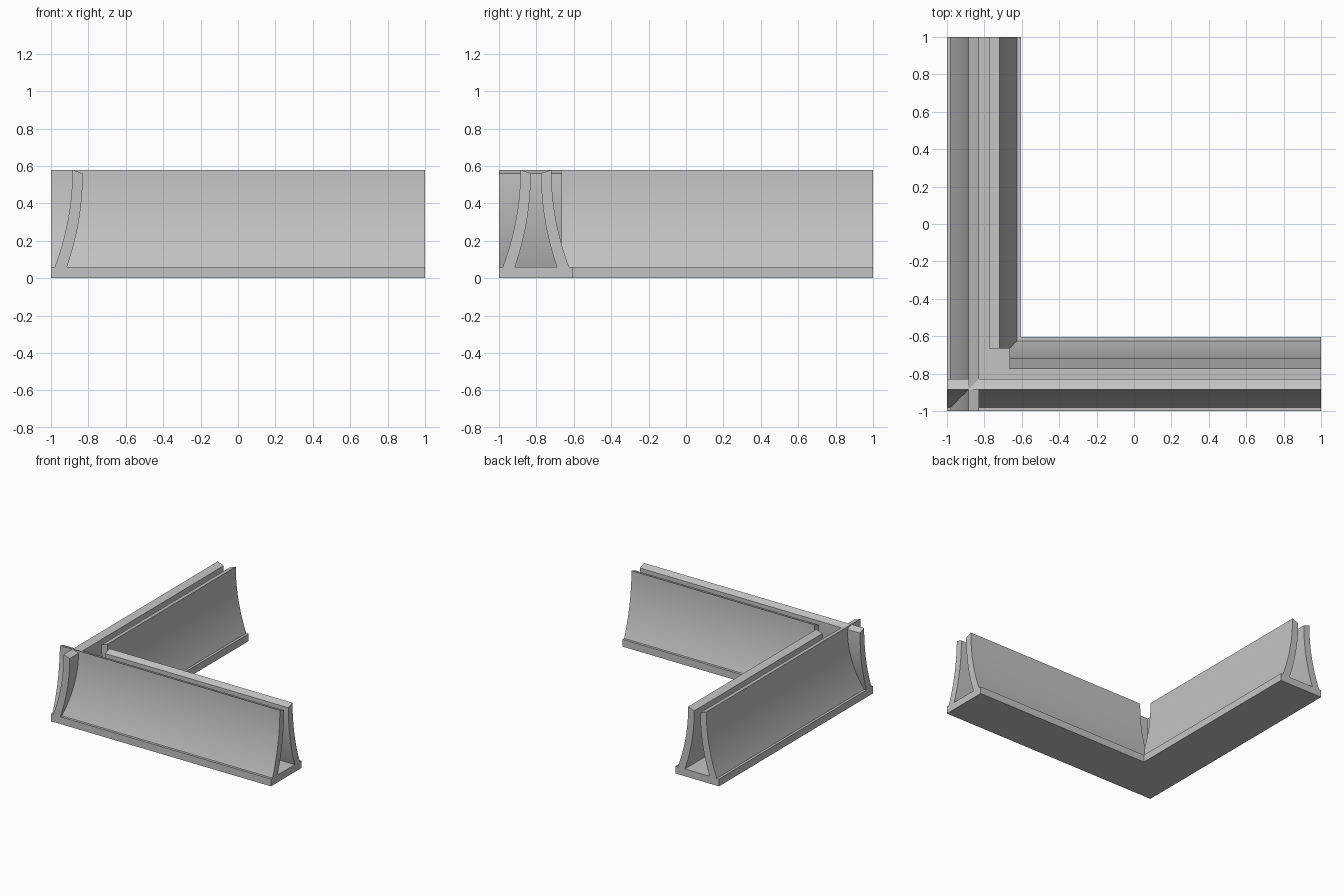
import bpy, bmesh, math

cube = bpy.data.objects.get("Cube")
if cube:
    bpy.data.objects.remove(cube, do_unlink=True)

GREY = (0.55, 0.55, 0.55, 1)
mat = bpy.data.materials.new("plain grey")
mat.use_nodes = True
mat.diffuse_color = GREY
mat.node_tree.nodes["Principled BSDF"].inputs["Base Color"].default_value = GREY

BASE_H = 0.06
INNER = -0.605               # inner edge of the base
MID = (INNER - 1) / 2        # centre line of each leg
STEPS = 20


def arc(foot, top, height):
    """Concave arc from the base up to a vertical tangent at the top."""
    dx, dz = top - foot, height - BASE_H
    r = (dx * dx + dz * dz) / (2 * dx)
    pts = []
    for i in range(STEPS + 1):
        drop = dz * (1 - i / STEPS)
        pts.append((top - r + math.sqrt(r * r - drop * drop), height - drop))
    return pts


def extrude(name, profile, place, depth):
    """Extrude a flat profile; place(u, v, w) maps it into the model."""
    bm = bmesh.new()
    low, high = [[bm.verts.new(place(u, v, w)) for u, v in profile] for w in depth]
    n = len(profile)
    bm.faces.new(low)
    bm.faces.new(high)
    for i in range(n):
        j = (i + 1) % n
        bm.faces.new((low[i], low[j], high[j], high[i]))
    bmesh.ops.recalc_face_normals(bm, faces=bm.faces)
    mesh = bpy.data.meshes.new(name)
    bm.to_mesh(mesh)
    bm.free()
    mesh.materials.append(mat)
    obj = bpy.data.objects.new(name, mesh)
    bpy.context.collection.objects.link(obj)
    bpy.ops.object.select_all(action="DESELECT")
    obj.select_set(True)
    bpy.context.view_layer.objects.active = obj
    bpy.ops.object.shade_smooth_by_angle(angle=math.radians(15))


# L-shaped base slab
corner = [(-1, -1), (1, -1), (1, INNER), (INNER, INNER), (INNER, 1), (-1, 1)]
extrude("base", corner, lambda u, v, w: (u, v, w), (0, BASE_H))

# Curved walls: outer ones cross at the corner, inner ones stop short of it
outer_wall = arc(-0.98, -0.885, 0.58) + arc(-0.915, -0.83, 0.56)[::-1]
inner_wall = [(2 * MID - u, v) for u, v in outer_wall]
for label, profile, start in (("outer", outer_wall, -1), ("inner", inner_wall, -0.665)):
    extrude("front_" + label + "_wall", profile, lambda u, v, w: (w, u, v), (start, 1))
    extrude("side_" + label + "_wall", profile, lambda u, v, w: (u, w, v), (start, 1))
